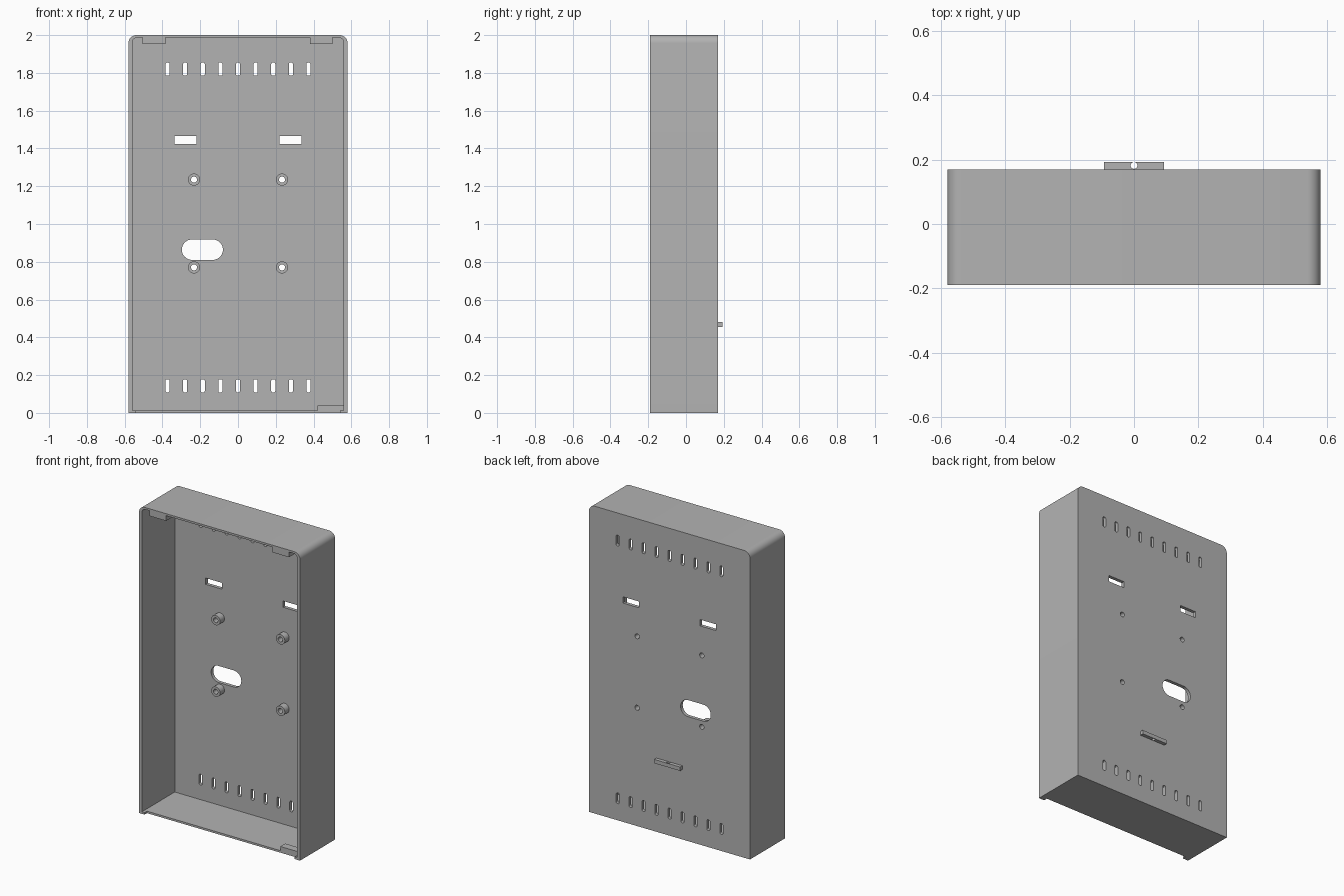
import bpy, bmesh, math

if "Cube" in bpy.data.objects:
    bpy.data.objects.remove(bpy.data.objects["Cube"])

grey = bpy.data.materials.new("plain grey")
grey.diffuse_color = (0.45, 0.45, 0.45, 1)
grey.use_nodes = True
grey.node_tree.nodes["Principled BSDF"].inputs["Base Color"].default_value = grey.diffuse_color


def rounded(x0, x1, z0, z1, top=0.0, bottom=0.0, seg=8):
    """Outline in x and z with separate top and bottom corner radii."""
    pts = []
    for cx, cz, r, a0 in ((x1 - top, z1 - top, top, 0), (x0 + top, z1 - top, top, 90),
                          (x0 + bottom, z0 + bottom, bottom, 180),
                          (x1 - bottom, z0 + bottom, bottom, 270)):
        for i in range(seg + 1 if r else 1):
            a = math.radians(a0 + 90 * i / seg)
            p = (cx + r * math.cos(a), cz + r * math.sin(a))
            if not pts or math.dist(p, pts[-1]) > 1e-5:
                pts.append(p)
    if math.dist(pts[0], pts[-1]) < 1e-5:
        pts.pop()
    return pts


def circle(x, z, r, n=32):
    return [(x + r * math.cos(2 * math.pi * i / n), z + r * math.sin(2 * math.pi * i / n))
            for i in range(n)]


def prisms(name, outlines, y0, y1):
    """Extrude every outline from y0 to y1 into one object."""
    bm = bmesh.new()
    for pts in outlines:
        face = bm.faces.new([bm.verts.new((x, y0, z)) for x, z in pts])
        new = bmesh.ops.extrude_face_region(bm, geom=[face])["geom"]
        bmesh.ops.translate(bm, vec=(0, y1 - y0, 0),
                            verts=[v for v in new if isinstance(v, bmesh.types.BMVert)])
    bmesh.ops.recalc_face_normals(bm, faces=bm.faces[:])
    me = bpy.data.meshes.new(name)
    bm.to_mesh(me)
    bm.free()
    me.materials.append(grey)
    ob = bpy.data.objects.new(name, me)
    bpy.context.collection.objects.link(ob)
    return ob


def cut(ob, *cutters):
    """Subtract the cutters one after another and bake the result."""
    for c in cutters:
        c.hide_render = True
        m = ob.modifiers.new("cut", "BOOLEAN")
        m.operation, m.solver, m.object = "DIFFERENCE", "EXACT", c
    bpy.context.view_layer.update()
    dg = bpy.context.evaluated_depsgraph_get()
    me = bpy.data.meshes.new_from_object(ob.evaluated_get(dg))
    ob.modifiers.clear()
    ob.data = me


def smooth(ob):
    ob.data.shade_smooth()
    ob.data.set_sharp_from_angle(angle=math.radians(30))


FRONT, INNER, BACK = -0.19, 0.148, 0.17

# Cutters: cavity, back openings, recess in the lower front edge
cavity = prisms("cavity_cutter", [rounded(-0.559, 0.559, 0.013, 1.987, top=0.026)], -0.3, INNER)
holes = [rounded(x - 0.011, x + 0.011, z - 0.035, z + 0.035, 0.009, 0.009, 4)
         for z in (0.143, 1.82) for x in [0.0933 * (i - 4) for i in range(9)]]
holes += [rounded(x - 0.058, x + 0.058, 1.424, 1.465) for x in (-0.278, 0.278)]
holes.append(rounded(-0.297, -0.08, 0.81, 0.918, 0.0539, 0.0539, 12))
posts = [(x, z) for x in (-0.233, 0.233) for z in (0.77, 1.235)]
holes += [circle(x, z, 0.016) for x, z in posts]
openings = prisms("opening_cutter", holes, 0.05, 0.3)
recess = prisms("recess_cutter", [rounded(-0.54, 0.54, -0.1, 0.1)], -0.3, -0.165)

# Open-fronted housing
housing = prisms("housing", [rounded(-0.58, 0.58, 0, 2, top=0.042)], FRONT, BACK)
cut(housing, cavity, openings, recess)
smooth(housing)

# Screw posts on the inside of the back wall
bosses = prisms("screw_posts", [circle(x, z, 0.032) for x, z in posts], INNER - 0.045, INNER)
cut(bosses, openings)
smooth(bosses)

# Catch tabs along the top and bottom edges
prisms("top_tabs", [rounded(-0.505, -0.385, 1.953, 1.987),
                    rounded(0.38, 0.5, 1.953, 1.987)], FRONT, FRONT + 0.055)
prisms("bottom_tab", [rounded(0.42, 0.559, 0.013, 0.04)], -0.165, -0.115)

# Bar on the back with a small vertical hole
bar = prisms("back_bar", [rounded(-0.093, 0.093, 0.455, 0.48)], BACK, 0.193)
pin = prisms("pin_cutter", [circle(0, 0, 0.0105, 24)], -0.1, 0.1)
pin.rotation_euler.x = math.pi / 2
pin.location = (0, 0.182, 0.47)
cut(bar, pin)
smooth(bar)

# Remove the helpers
for c in (cavity, openings, recess, pin):
    bpy.data.objects.remove(c)
